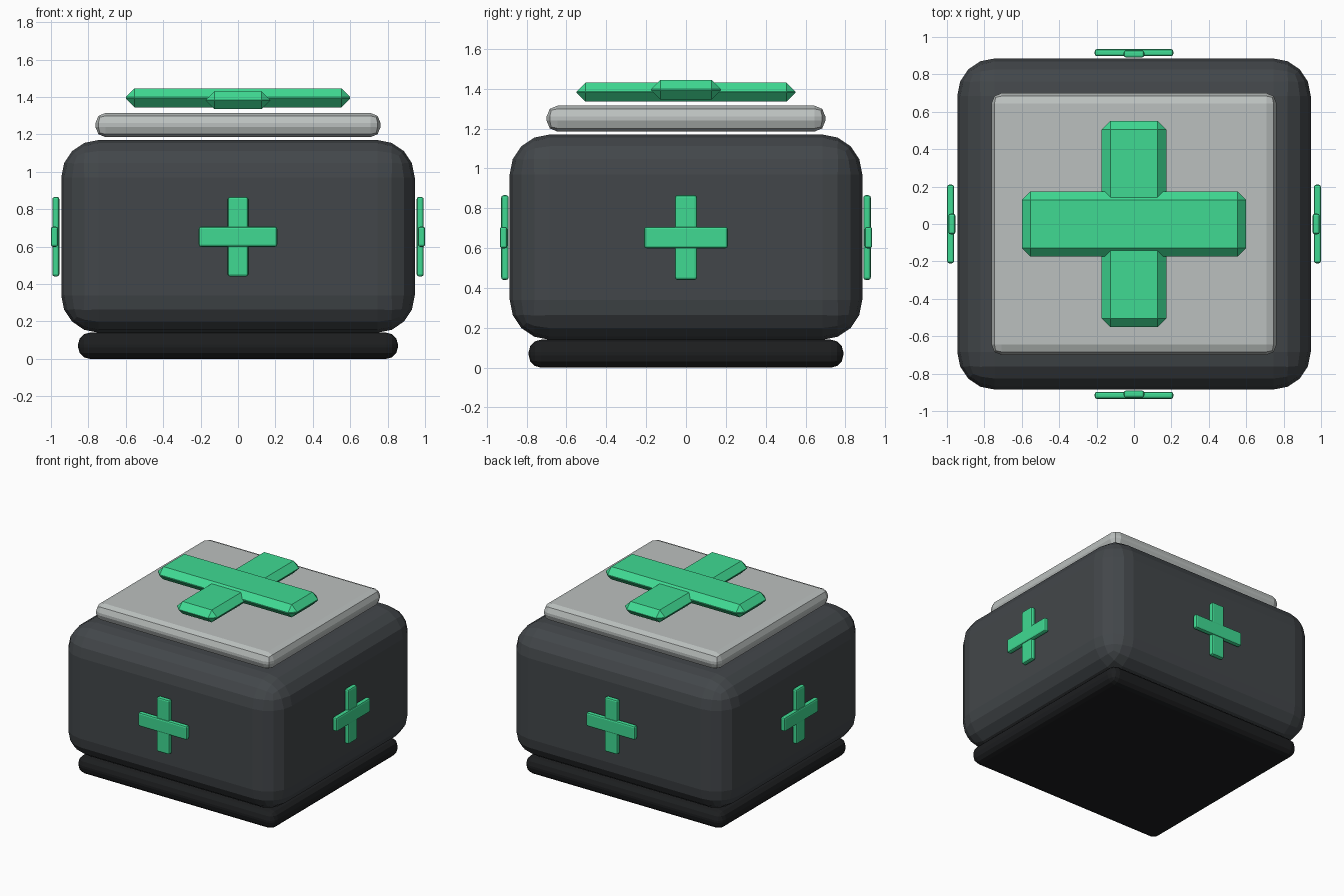
import bpy
from math import cos, sin, pi

if "Cube" in bpy.data.objects:
    bpy.data.objects.remove(bpy.data.objects["Cube"])


def material(name, rgb):
    m = bpy.data.materials.new(name)
    m.diffuse_color = (*rgb, 1)
    m.use_nodes = True
    m.node_tree.nodes["Principled BSDF"].inputs["Base Color"].default_value = m.diffuse_color
    return m


charcoal = material("charcoal", (0.055, 0.062, 0.068))
black = material("black", (0.012, 0.013, 0.014))
pale = material("pale_grey", (0.50, 0.53, 0.52))
green = material("green", (0.05, 0.70, 0.29))


def box(name, centre, size, bevel, segments, mat):
    """Box of a given full size with bevelled edges and flat faces."""
    bpy.ops.mesh.primitive_cube_add(size=1, location=centre)
    ob = bpy.context.object
    ob.name = name
    ob.scale = size
    bpy.ops.object.transform_apply(location=False, rotation=False, scale=True)
    mod = ob.modifiers.new("Bevel", "BEVEL")
    mod.width = bevel
    mod.segments = segments
    mod.limit_method = 'NONE'
    ob.data.materials.append(mat)
    return ob


# Stacked main parts
box("base", (0, 0, 0.07), (1.71, 1.58, 0.14), 0.062, 3, black)
box("body", (0, 0, 0.655), (1.89, 1.77, 1.03), 0.2, 4, charcoal)
box("lid", (0, 0, 1.25), (1.525, 1.40, 0.13), 0.055, 2, pale)

# Large cross floating over the lid
box("top_cross_wide_bar", (0, 0, 1.395), (1.2, 0.35, 0.10), 0.046, 1, green)
box("top_cross_long_bar", (0, 0, 1.383), (0.345, 1.10, 0.096), 0.046, 1, green)

# Small crosses on the four walls
for i, side in enumerate(("front", "right", "back", "left")):
    a = -pi / 2 + i * pi / 2
    dx, dy = round(cos(a)), round(sin(a))
    reach = 0.974 if dx else 0.909
    for label, width, height, out in (("upright", 0.11, 0.425, 0.0),
                                      ("crossbar", 0.42, 0.108, 0.007)):
        d = reach + out
        size = (0.038, width, height) if dx else (width, 0.038, height)
        box(f"{side}_cross_{label}", (dx * d, dy * d, 0.653), size, 0.012, 2, green)
